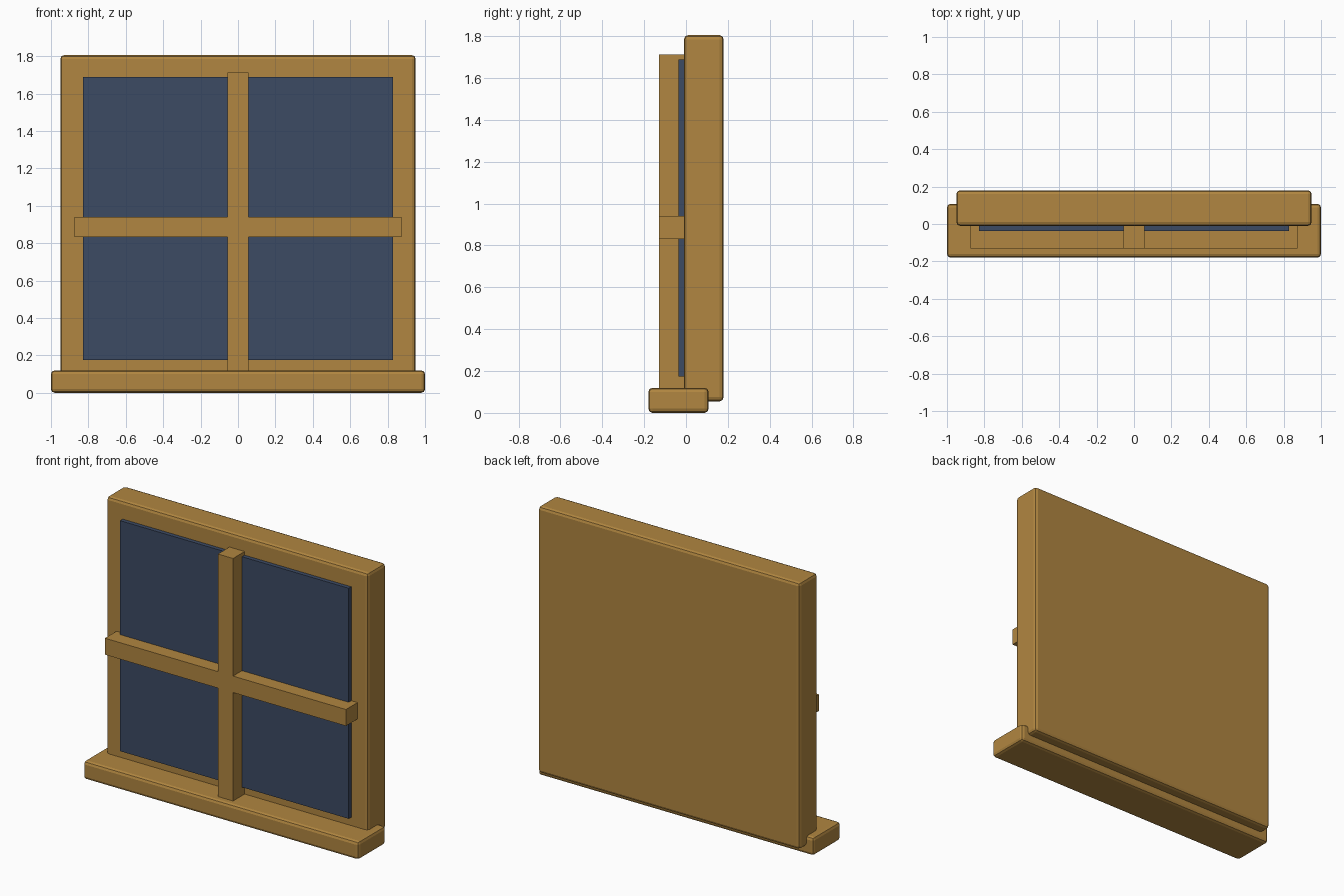
import bpy
import bmesh
from mathutils import Vector

old = bpy.data.objects.get("Cube")
if old:
    bpy.data.objects.remove(old, do_unlink=True)


def make_material(name, rgb):
    mat = bpy.data.materials.new(name)
    mat.use_nodes = True
    colour = (*rgb, 1.0)
    mat.diffuse_color = colour
    bsdf = mat.node_tree.nodes["Principled BSDF"]
    bsdf.inputs["Base Color"].default_value = colour
    bsdf.inputs["Roughness"].default_value = 0.8
    return mat


def box(name, low, high, mat, bevel=0.0):
    """Box between two corners, with optionally rounded edges."""
    low, high = Vector(low), Vector(high)
    centre, size = (low + high) / 2, high - low
    bm = bmesh.new()
    bmesh.ops.create_cube(bm, size=1.0)
    bmesh.ops.scale(bm, vec=size, verts=bm.verts)
    mesh = bpy.data.meshes.new(name)
    bm.to_mesh(mesh)
    bm.free()
    mesh.materials.append(mat)
    obj = bpy.data.objects.new(name, mesh)
    obj.location = centre
    bpy.context.collection.objects.link(obj)
    if bevel:
        mod = obj.modifiers.new("rounded_edges", 'BEVEL')
        mod.width = bevel
        mod.segments = 2
    return obj


wood = make_material("warm wood", (0.44, 0.24, 0.052))
glass = make_material("dark blue glass", (0.045, 0.069, 0.127))

# Backing frame and sill, both with rounded edges
box("frame", (-0.95, -0.01, 0.055), (0.95, 0.18, 1.805), wood, 0.02)
box("sill", (-1, -0.18, 0), (1, 0.108, 0.12), wood, 0.02)

# Glass pane standing slightly proud of the frame
box("glass_pane", (-0.83, -0.037, 0.175), (0.83, 0.05, 1.688), glass)

# Crossing glazing bars
box("vertical_bar", (-0.055, -0.13, 0.06), (0.055, 0.0, 1.712), wood)
box("horizontal_bar", (-0.875, -0.13, 0.832), (0.875, 0.0, 0.94), wood)
